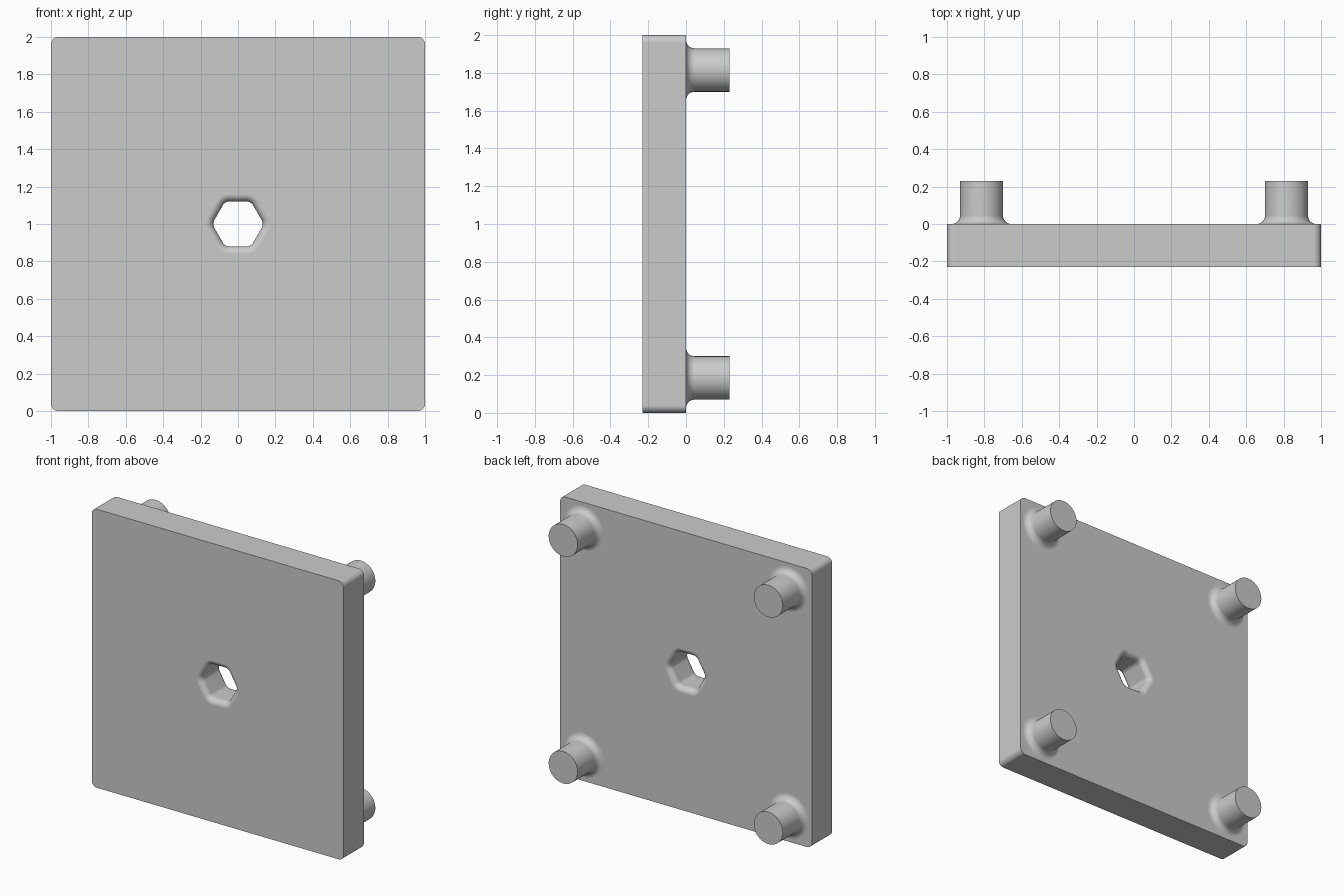
import bpy
import bmesh
from math import sin, cos, pi, radians

if "Cube" in bpy.data.objects:
    bpy.data.objects.remove(bpy.data.objects["Cube"])

DEPTH = 0.23        # plate thickness and peg length
FILLET = 0.045      # peg root radius
HOLE_EDGE = 0.04    # rounding around the hole mouths
PEG_R, PEG_POS = 0.115, 0.815

grey = bpy.data.materials.new("plain grey")
grey.use_nodes = True
colour = (0.6, 0.6, 0.6, 1)
grey.diffuse_color = colour
grey.node_tree.nodes["Principled BSDF"].inputs["Base Color"].default_value = colour


def rounded_polygon(sides, apothem, radius, start, steps=8):
    """Outline of a regular polygon with rounded corners, as (x, z) points."""
    points = []
    reach = (apothem - radius) / cos(pi / sides)
    for k in range(sides):
        corner = start + 2 * pi * k / sides
        for s in range(steps + 1):
            a = corner + pi / sides * (2 * s / steps - 1)
            points.append((reach * cos(corner) + radius * cos(a),
                           reach * sin(corner) + radius * sin(a)))
    return points


def quarter_arc(radius, steps=8):
    """Concave quarter round as (depth, offset) pairs, flat face to wall."""
    return [(radius * (1 - cos(pi / 2 * s / steps)), radius * (1 - sin(pi / 2 * s / steps)))
            for s in range(steps + 1)]


def ring(bm, outline, y):
    return [bm.verts.new((x, y, z)) for x, z in outline]


def skin(bm, rings):
    for a, b in zip(rings, rings[1:]):
        for i in range(len(a)):
            j = (i + 1) % len(a)
            bm.faces.new((a[i], a[j], b[j], b[i]))


def loop_edges(bm, verts):
    return [bm.edges.get((v, verts[i - 1])) for i, v in enumerate(verts)]


def finish(bm, name, location):
    bmesh.ops.recalc_face_normals(bm, faces=bm.faces)
    mesh = bpy.data.meshes.new(name)
    bm.to_mesh(mesh)
    bm.free()
    mesh.materials.append(grey)
    obj = bpy.data.objects.new(name, mesh)
    obj.location = location
    bpy.context.collection.objects.link(obj)
    bpy.ops.object.select_all(action='DESELECT')
    obj.select_set(True)
    bpy.context.view_layer.objects.active = obj
    bpy.ops.object.shade_smooth_by_angle(angle=radians(35))
    weighted = obj.modifiers.new("flat faces stay flat", 'WEIGHTED_NORMAL')
    weighted.keep_sharp = True
    return obj


# Square plate with a rounded hexagonal through hole
bm = bmesh.new()
square = rounded_polygon(4, 1, 0.04, pi / 4)
outer = [ring(bm, square, -DEPTH), ring(bm, square, 0)]
skin(bm, outer)
arc = quarter_arc(HOLE_EDGE)
profile = [(d - DEPTH, o) for d, o in arc] + [(-d, o) for d, o in reversed(arc)]
hole = [ring(bm, rounded_polygon(6, 0.12 + o, 0.04 + o, 0), y) for y, o in profile]
skin(bm, hole)
for rim, mouth in ((outer[0], hole[0]), (outer[1], hole[-1])):
    bmesh.ops.triangle_fill(bm, use_beauty=True,
                            edges=loop_edges(bm, rim) + loop_edges(bm, mouth))
finish(bm, "plate", (0, 0, 1))

# Four round pegs on the back, flared where they meet the plate
SIDES = 48
for side, x in (("left", PEG_POS), ("right", -PEG_POS)):
    for level, z in (("upper", 1 + PEG_POS), ("lower", 1 - PEG_POS)):
        bm = bmesh.new()
        steps = [(d, PEG_R + o) for d, o in quarter_arc(FILLET)] + [(DEPTH, PEG_R)]
        rings = [ring(bm, [(r * cos(2 * pi * i / SIDES), r * sin(2 * pi * i / SIDES))
                           for i in range(SIDES)], y) for y, r in steps]
        skin(bm, rings)
        bm.faces.new(rings[-1])
        finish(bm, f"{level}_{side}_peg", (x, 0, z))
